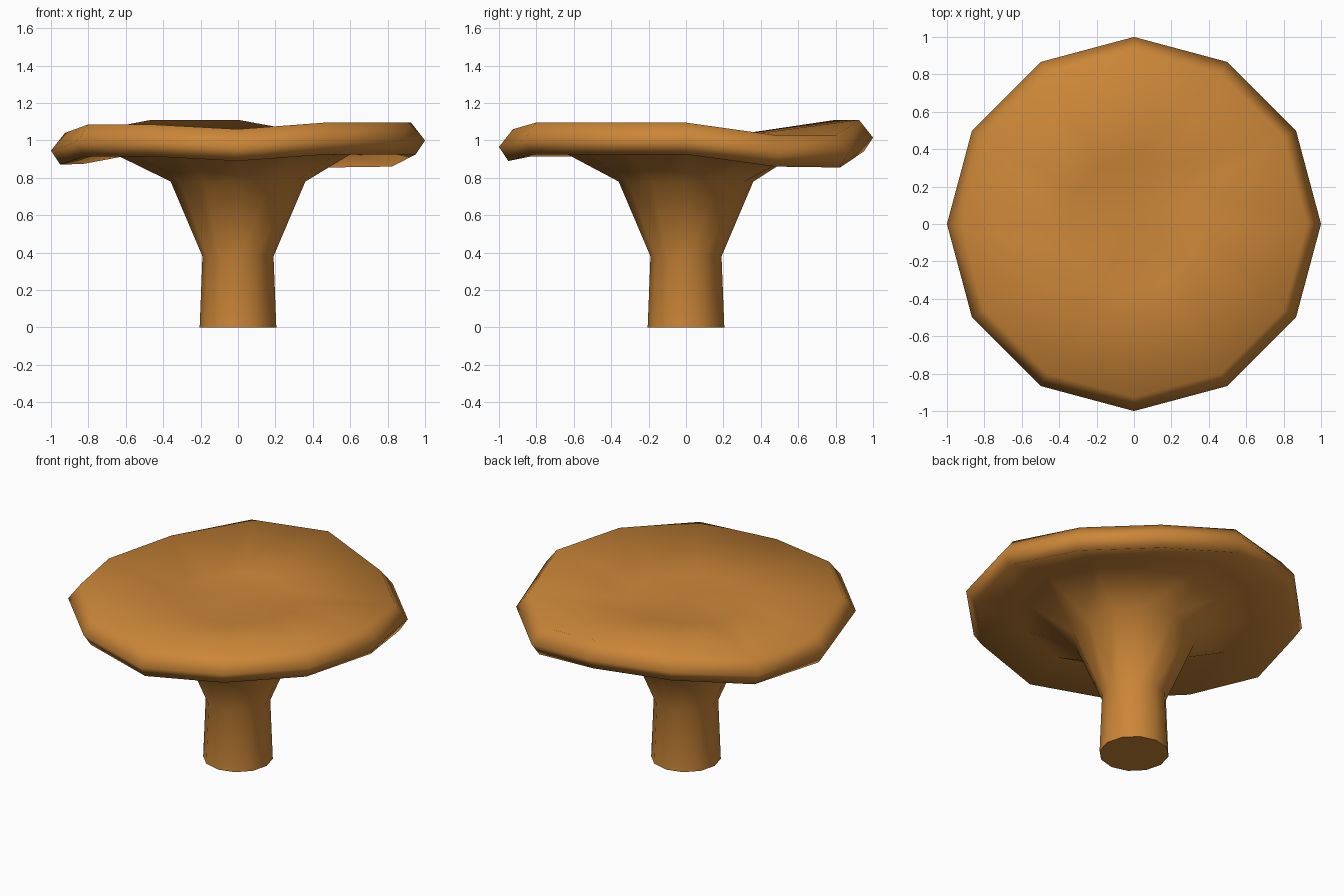
import bpy, bmesh, math

if "Cube" in bpy.data.objects:
    bpy.data.objects.remove(bpy.data.objects["Cube"])

SIDES = 12
# height wobble of the cap rim, one value per side, starting at +x
WAVE = [0, -.065, -.07, .015, .015, -.05, -.055, -.01, -.01, -.035, 0, 0]
# profile from the foot to the cap centre: radius, height, share of the wobble
PROFILE = [(.205, 0, 0), (.19, .38, 0), (.36, .78, 0), (.70, .985, .7),
           (.95, .925, 1), (1.0, 1.0, 1), (.925, 1.095, 1), (.36, 1.03, .25)]

bm = bmesh.new()
rings = []
for r, z, w in PROFILE:
    ring = []
    for i in range(SIDES):
        a = 2 * math.pi * i / SIDES
        ring.append(bm.verts.new((r * math.cos(a), r * math.sin(a), z + w * WAVE[i])))
    rings.append(ring)

# side walls
for lo, hi in zip(rings, rings[1:]):
    for i in range(SIDES):
        j = (i + 1) % SIDES
        bm.faces.new((lo[i], lo[j], hi[j], hi[i]))

# foot and cap centre
bm.faces.new(rings[0][::-1])
centre = bm.verts.new((0, 0, 1.03))
for i in range(SIDES):
    bm.faces.new((rings[-1][i], rings[-1][(i + 1) % SIDES], centre))

mesh = bpy.data.meshes.new("mushroom")
bm.to_mesh(mesh)
bm.free()
mushroom = bpy.data.objects.new("mushroom", mesh)
bpy.context.collection.objects.link(mushroom)

# orange-brown material
mat = bpy.data.materials.new("orange_brown")
mat.diffuse_color = (.60, .24, .04, 1)
mat.use_nodes = True
mat.node_tree.nodes["Principled BSDF"].inputs["Base Color"].default_value = mat.diffuse_color
mesh.materials.append(mat)

# smooth shading with a sharp foot edge
bpy.context.view_layer.objects.active = mushroom
mushroom.select_set(True)
bpy.ops.object.shade_smooth_by_angle(angle=math.radians(80))
